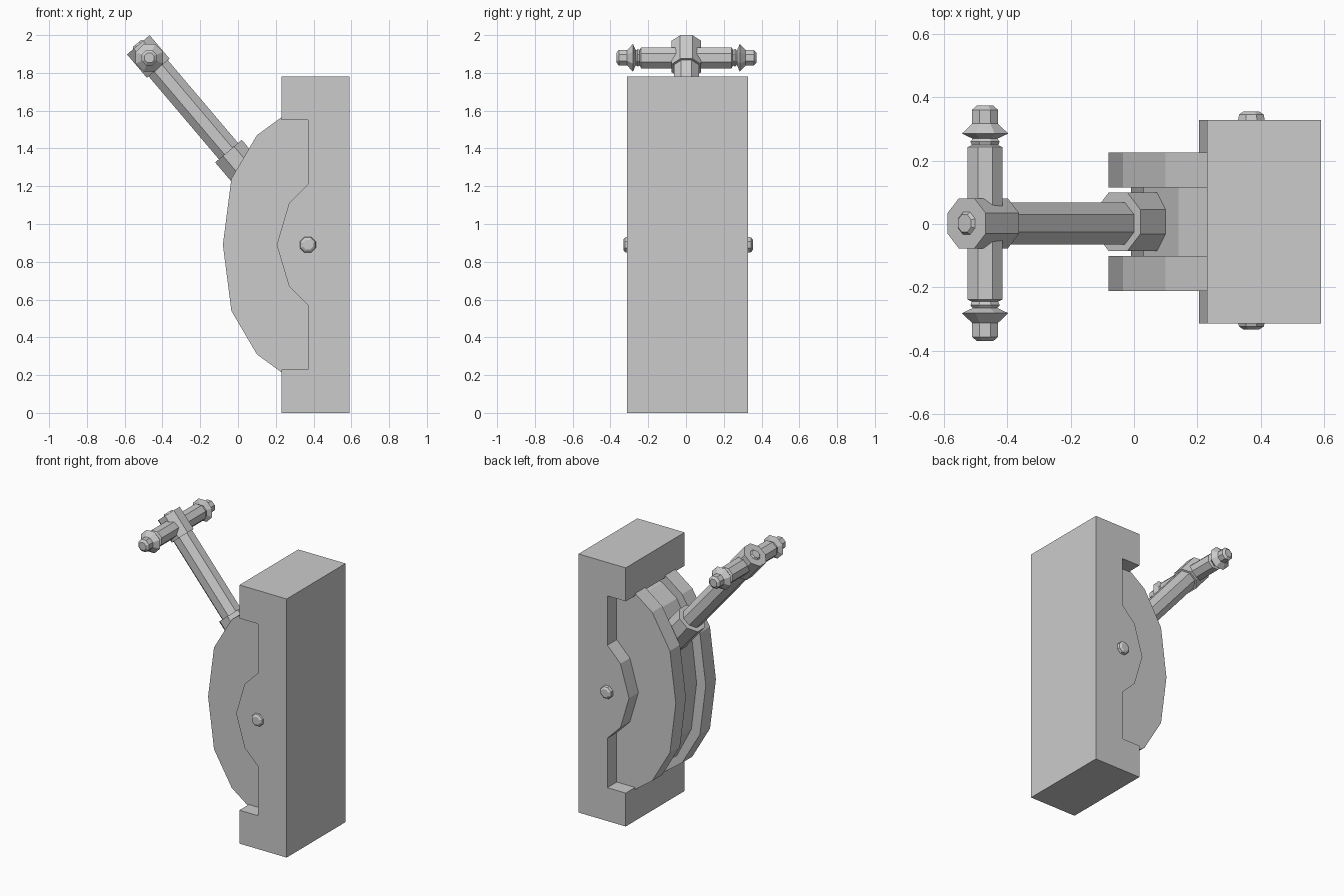
import bpy, bmesh, math
from mathutils import Vector, Matrix

if "Cube" in bpy.data.objects:
    bpy.data.objects.remove(bpy.data.objects["Cube"])

YC = 0.007
PIVOT = Vector((0.37, YC, 0.89))
AXIS = Vector((-0.647, 0, 0.763)).normalized()


def finish(name, bm):
    bmesh.ops.recalc_face_normals(bm, faces=bm.faces)
    mesh = bpy.data.meshes.new(name)
    bm.to_mesh(mesh)
    bm.free()
    obj = bpy.data.objects.new(name, mesh)
    bpy.context.collection.objects.link(obj)
    return obj


def extrude_xz(name, outline, y0, y1):
    """Extrude an x-z outline from y0 to y1."""
    bm = bmesh.new()
    face = bm.faces.new([bm.verts.new((x, y0, z)) for x, z in outline])
    ext = bmesh.ops.extrude_face_region(bm, geom=[face])
    verts = [v for v in ext["geom"] if isinstance(v, bmesh.types.BMVert)]
    bmesh.ops.translate(bm, verts=verts, vec=(0, y1 - y0, 0))
    return finish(name, bm)


def lathe(name, profile, origin, direction, side, sides=8):
    """Turned part: (distance, radius) pairs along direction, a flat facing side."""
    w = direction.normalized()
    u = side.normalized()
    v = w.cross(u)
    bm = bmesh.new()
    rings = []
    for d, r in profile:
        ring = []
        for i in range(sides):
            a = 2 * math.pi * (i + 0.5) / sides
            ring.append(bm.verts.new(origin + w * d + r * (math.cos(a) * u + math.sin(a) * v)))
        rings.append(ring)
    for a, b in zip(rings, rings[1:]):
        for i in range(sides):
            j = (i + 1) % sides
            bm.faces.new((a[i], a[j], b[j], b[i]))
    bm.faces.new(rings[0])
    bm.faces.new(rings[-1])
    return finish(name, bm)


def mirrored(half):
    """Add the points reflected about the pivot height."""
    return half + [(x, 2 * PIVOT.z - z) for x, z in reversed(half) if abs(z - PIVOT.z) > 1e-4]


# Wall block with a notch and a curved boss around the pivot
block = mirrored([(0.59, 0), (0.23, 0), (0.23, 0.23), (0.37, 0.23), (0.37, 0.57),
                  (0.27, 0.67), (0.205, 0.89)])
extrude_xz("wall_block", block, -0.313, 0.327)

# Two outer plates and the recessed drum between them
plate = mirrored([(0.40, 0.18), (0.23, 0.215), (0.10, 0.31), (-0.035, 0.54), (-0.08, 0.89)])
extrude_xz("plate_left", plate, YC + 0.108, YC + 0.218)
extrude_xz("plate_right", plate, YC - 0.218, YC - 0.108)
drum = mirrored([(0.40, 0.23), (0.25, 0.27), (0.14, 0.35), (0.03, 0.56), (-0.01, 0.89)])
extrude_xz("centre_drum", drum, YC - 0.108, YC + 0.108)

# Pivot pin with low domed ends
lathe("pivot_pin", [(-0.339, 0.028), (-0.330, 0.042), (-0.318, 0.046),
                    (0.318, 0.046), (0.338, 0.042), (0.347, 0.028)],
      PIVOT, Vector((0, 1, 0)), Vector((1, 0, 0)))

# Lever: collar, shaft and head share one axis through the pivot
Y = Vector((0, 1, 0))
lathe("lever_collar", [(0.38, 0.1), (0.65, 0.1)], PIVOT, AXIS, Y)
base = PIVOT - Vector((0, 0.005, 0))
lathe("lever_shaft", [(0.4, 0.072), (1.25, 0.072)], base, AXIS, Y)
lathe("lever_head", [(1.225, 0.085), (1.388, 0.085), (1.388, 0.038), (1.398, 0.03)],
      base, AXIS, Y)

# Cross handle with a flared tip on both ends
grip = [(0.24, 0.06), (0.247, 0.045), (0.258, 0.05), (0.267, 0.042), (0.283, 0.079),
        (0.314, 0.044), (0.358, 0.044), (0.371, 0.028)]
profile = [(-d, r) for d, r in reversed(grip)] + grip
lathe("cross_handle", profile, base + AXIS * 1.298, Y, Vector((1, 0, 0)))
